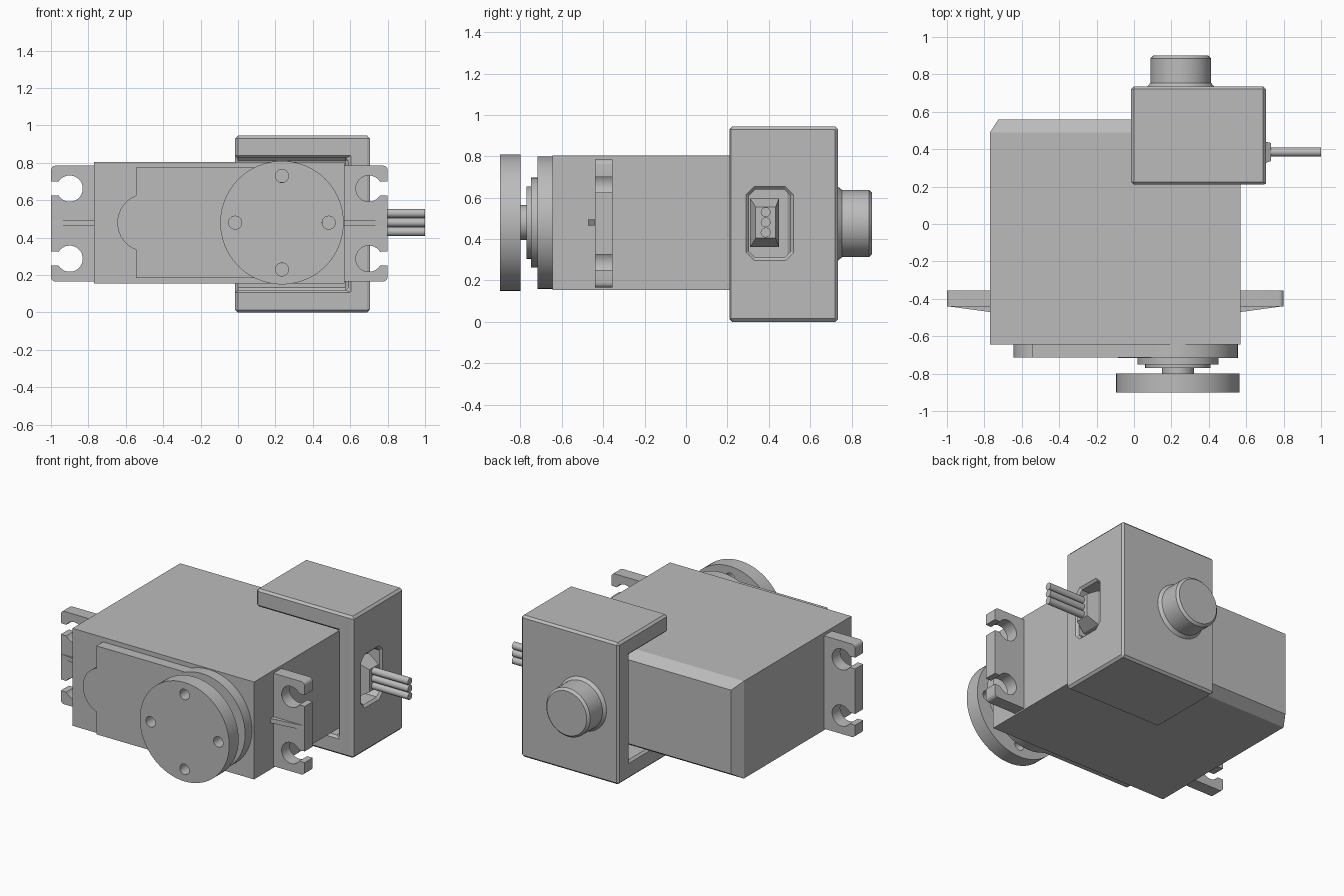
import bpy, bmesh
from math import sin, cos, pi, radians
from mathutils import Vector

cube = bpy.data.objects.get("Cube")
if cube:
    bpy.data.objects.remove(cube, do_unlink=True)

GREY = (0.5, 0.5, 0.5, 1.0)
grey = bpy.data.materials.new("plain grey")
grey.use_nodes = True
grey.diffuse_color = GREY
grey.node_tree.nodes["Principled BSDF"].inputs["Base Color"].default_value = GREY

AXIS_X, SHAFT_Z = 0.235, 0.48


def finish(name, bm, smooth=False):
    bmesh.ops.recalc_face_normals(bm, faces=bm.faces)
    mesh = bpy.data.meshes.new(name)
    bm.to_mesh(mesh)
    bm.free()
    mesh.materials.append(grey)
    ob = bpy.data.objects.new(name, mesh)
    bpy.context.collection.objects.link(ob)
    if smooth:
        smooth_sharp(ob)
    return ob


def smooth_sharp(ob):
    bpy.ops.object.select_all(action='DESELECT')
    ob.select_set(True)
    bpy.context.view_layer.objects.active = ob
    bpy.ops.object.shade_smooth_by_angle(angle=radians(30))


def loft(name, rings, smooth=False):
    """Bridge equal-length rings of points and cap both ends."""
    bm = bmesh.new()
    loops = [[bm.verts.new(p) for p in ring] for ring in rings]
    n = len(loops[0])
    for a, b in zip(loops, loops[1:]):
        for i in range(n):
            j = (i + 1) % n
            bm.faces.new((a[i], a[j], b[j], b[i]))
    bm.faces.new(loops[0])
    bm.faces.new(loops[-1])
    return finish(name, bm, smooth)


def lathe_y(name, profile, x, z, n=64):
    """Solid of revolution along y from (radius, y) pairs."""
    return loft(name, [[(x + r * cos(2 * pi * i / n), y, z + r * sin(2 * pi * i / n))
                        for i in range(n)] for r, y in profile], True)


def rect_y(y, x0, x1, z0, z1):
    return [(x0, y, z0), (x1, y, z0), (x1, y, z1), (x0, y, z1)]


def rect_x(x, y0, y1, z0, z1):
    return [(x, y0, z0), (x, y1, z0), (x, y1, z1), (x, y0, z1)]


def prism_y(name, outline, y0, y1, smooth=False):
    return loft(name, [[(x, y, z) for x, z in outline] for y in (y0, y1)], smooth)


def arc(cx, cz, r, a0, a1, n):
    return [(cx + r * cos(radians(a0 + (a1 - a0) * i / n)),
             cz + r * sin(radians(a0 + (a1 - a0) * i / n))) for i in range(n + 1)]


def apply_mods(ob):
    dg = bpy.context.evaluated_depsgraph_get()
    mesh = bpy.data.meshes.new_from_object(ob.evaluated_get(dg))
    ob.modifiers.clear()
    ob.data = mesh


def cut(ob, cutter):
    mod = ob.modifiers.new("cut", 'BOOLEAN')
    mod.operation = 'DIFFERENCE'
    mod.solver = 'EXACT'
    mod.object = cutter
    apply_mods(ob)
    bpy.data.objects.remove(cutter, do_unlink=True)


# Case with a chamfered rear end
loft("case", [rect_y(-0.645, -0.77, 0.57, 0.155, 0.805),
              rect_y(0.49, -0.77, 0.57, 0.155, 0.805),
              rect_y(0.56, -0.725, 0.525, 0.2, 0.76)])

# Raised front cover with a rounded end
cover = [(-0.545, 0.185), (AXIS_X, 0.185), (AXIS_X, 0.775), (-0.545, 0.775)]
cover += arc(-0.49, SHAFT_Z, 0.155, 111, 249, 20)
prism_y("front_cover", cover, -0.715, -0.64, True)

# Stepped output boss and shaft
lathe_y("output_boss", [(0.32, -0.64), (0.32, -0.717), (0.217, -0.717), (0.217, -0.75),
                        (0.175, -0.75), (0.175, -0.77), (0.085, -0.77), (0.085, -0.805)],
        AXIS_X, SHAFT_Z)

# Output disc with four holes
disc = lathe_y("output_disc", [(0.33, -0.80), (0.33, -0.90)], AXIS_X, SHAFT_Z, 80)
for k in range(4):
    hx = AXIS_X + 0.25 * cos(k * pi / 2)
    hz = SHAFT_Z + 0.25 * sin(k * pi / 2)
    cut(disc, lathe_y("hole_cutter", [(0.035, -0.95), (0.035, -0.75)], hx, hz, 24))
smooth_sharp(disc)

# Mounting flanges with keyhole slots, and their ribs
upper = [(0, 0.0), (0.23, 0.0), (0.23, 0.15)]
upper += arc(0.13, 0.1875, 0.07, -32, -328, 28)
upper += [(0.23, 0.225)] + arc(0.205, 0.285, 0.025, 0, 90, 5) + [(0, 0.31)]
lower = [(u, -v) for u, v in reversed(upper)]
half = upper[2:] + lower[:-2]
for side, root, label in ((1, 0.57, "left"), (-1, -0.77, "right")):
    outline = [(root + side * u, 0.475 + v) for u, v in half]
    prism_y(label + "_flange", outline, -0.44, -0.355, True)
    x_root, x_tip = root - side * 0.01, root + side * 0.225
    rib = [(x_root, -0.43), (x_root, -0.472), (x_tip, -0.44), (x_tip, -0.43)]
    loft(label + "_flange_rib", [[(x, y, z) for x, y in rib] for z in (0.465, 0.495)])

# Rear bracket, hollowed from the front and one side
bracket = loft("rear_bracket", [rect_y(0.21, -0.015, 0.705, 0.0, 0.945),
                                rect_y(0.735, -0.015, 0.705, 0.0, 0.945)])
cut(bracket, loft("cavity_cutter", [rect_y(0.1, -0.1, 0.59, 0.12, 0.825),
                                    rect_y(0.615, -0.1, 0.59, 0.12, 0.825)]))
c, y0, y1, z0, z1 = 0.03, 0.305, 0.505, 0.31, 0.64
window = [(y0 + c, z0), (y1 - c, z0), (y1, z0 + c), (y1, z1 - c),
          (y1 - c, z1), (y0 + c, z1), (y0, z1 - c), (y0, z0 + c)]
cut(bracket, loft("window_cutter", [[(x, y, z) for y, z in window] for x in (0.5, 0.8)]))
bevel = bracket.modifiers.new("bevel", 'BEVEL')
bevel.width = 0.014
bevel.segments = 1
bevel.limit_method = 'ANGLE'
bevel.angle_limit = radians(50)
apply_mods(bracket)

# Rear knob
lathe_y("rear_knob", [(0.178, 0.72), (0.178, 0.735), (0.162, 0.755), (0.162, 0.885),
                      (0.147, 0.90)], 0.25, 0.475)

# Cable grommet and three wires
loft("cable_grommet", [rect_x(0.56, 0.31, 0.45, 0.362, 0.597),
                       rect_x(0.66, 0.31, 0.45, 0.362, 0.597),
                       rect_x(0.733, 0.337, 0.433, 0.405, 0.555)])
for k in (-1, 0, 1):
    ring = arc(0.385, 0.481 + k * 0.049, 0.024, 0, 337.5, 15)
    loft("wire", [[(x, y, z) for y, z in ring] for x in (0.7, 1.0)], True)
